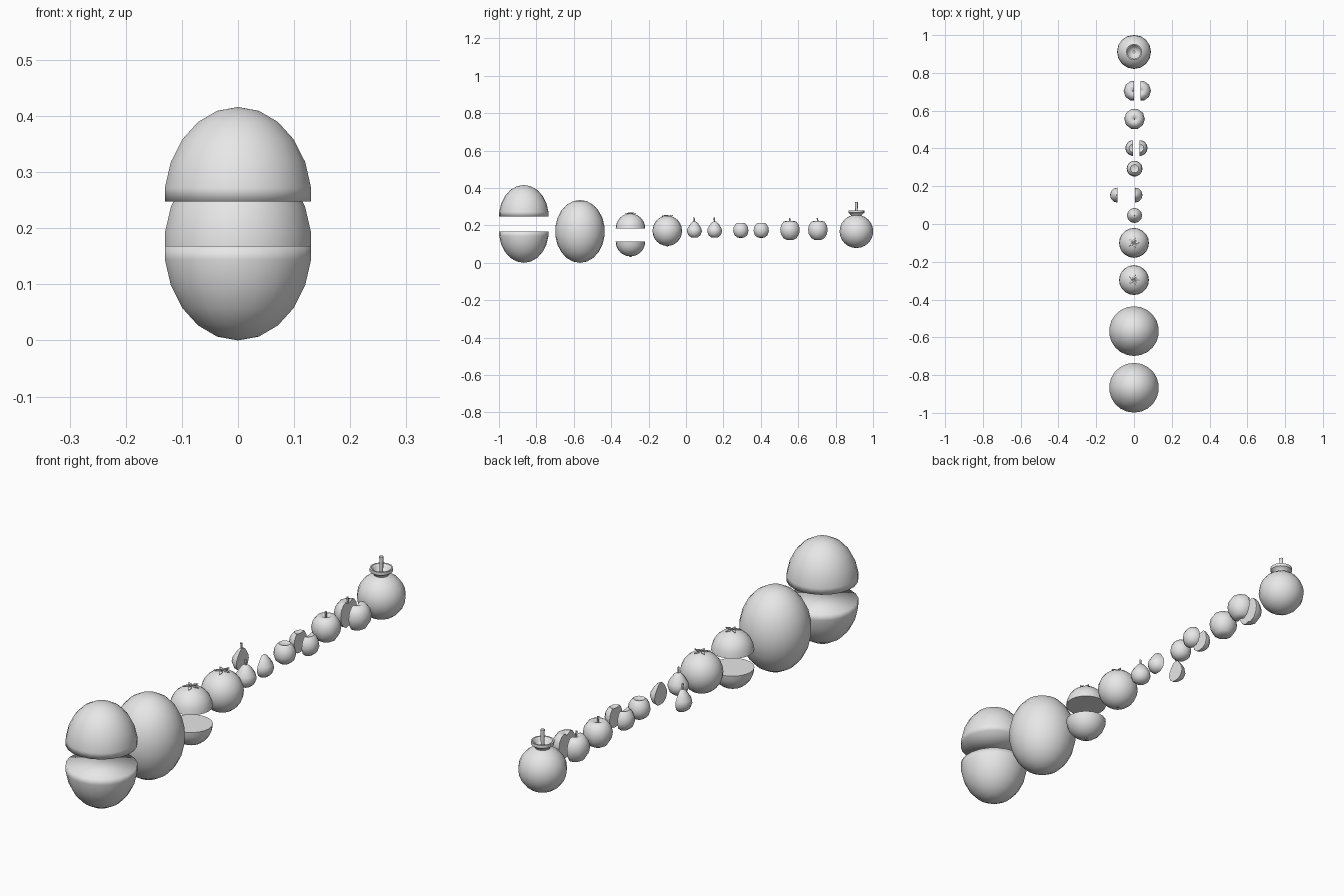
import bpy, bmesh, math
from mathutils import Vector, Matrix

cube = bpy.data.objects.get("Cube")
if cube:
    bpy.data.objects.remove(cube, do_unlink=True)

grey = bpy.data.materials.new("plain grey")
grey.use_nodes = True
grey.diffuse_color = (0.8, 0.8, 0.8, 1)
grey.node_tree.nodes["Principled BSDF"].inputs["Base Color"].default_value = (0.8, 0.8, 0.8, 1)

MID = 0.168


def finish(name, bm, loc, soft=False):
    bmesh.ops.recalc_face_normals(bm, faces=bm.faces)
    for f in bm.faces:
        f.smooth = True
    mesh = bpy.data.meshes.new(name)
    bm.to_mesh(mesh)
    bm.free()
    mesh.materials.append(grey)
    ob = bpy.data.objects.new(name, mesh)
    bpy.context.collection.objects.link(ob)
    ob.location = loc
    if not soft:
        bpy.ops.object.select_all(action="DESELECT")
        ob.select_set(True)
        bpy.context.view_layer.objects.active = ob
        bpy.ops.object.shade_smooth_by_angle(angle=math.radians(50))
    return ob


def oval(radius, height, segments, rings):
    bm = bmesh.new()
    bmesh.ops.create_uvsphere(bm, u_segments=segments, v_segments=rings, radius=1)
    bmesh.ops.scale(bm, vec=(radius, radius, height), verts=bm.verts)
    return bm


def lathe(profile, segments):
    bm = bmesh.new()
    verts = [bm.verts.new((r, 0, z)) for r, z in profile]
    edges = [bm.edges.new(pair) for pair in zip(verts, verts[1:])]
    bmesh.ops.spin(bm, geom=verts + edges, cent=(0, 0, 0), axis=(0, 0, 1),
                   angle=math.tau, steps=segments)
    bmesh.ops.remove_doubles(bm, verts=bm.verts, dist=0.0002)
    return bm


def halve(bm, normal):
    """Keep the half that normal points to and close the cut."""
    geom = bm.verts[:] + bm.edges[:] + bm.faces[:]
    bmesh.ops.bisect_plane(bm, geom=geom, dist=0.0001, plane_co=(0, 0, 0),
                           plane_no=normal, clear_inner=True)
    bmesh.ops.holes_fill(bm, edges=[e for e in bm.edges if e.is_boundary], sides=0)
    return bm


def stem(name, loc, length, radius, lean=0.0):
    bm = bmesh.new()
    bmesh.ops.create_cone(bm, cap_ends=True, segments=8, radius1=radius * 0.8,
                          radius2=radius, depth=length,
                          matrix=Matrix.Translation((0, 0, length / 2)))
    for v in bm.verts:
        v.co.y += lean * v.co.z
    finish(name, bm, loc)


def calyx(name, loc):
    """Five thin leaves lying on the crown of a fruit."""
    bm = bmesh.new()
    outline = [(0.002, 0), (0.015, 0.006), (0.032, 0), (0.015, -0.006)]
    for i in range(5):
        turn = Matrix.Rotation(math.tau * i / 5, 3, "Z")
        bm.faces.new([bm.verts.new(turn @ Vector((r, w, 0.002 - r * 0.08)))
                      for r, w in outline])
    ob = finish(name, bm, loc)
    mod = ob.modifiers.new("thickness", "SOLIDIFY")
    mod.thickness = 0.003
    stem(name + "_nub", (loc[0], loc[1], loc[2] - 0.003), 0.007, 0.004)


# Large melon: separated halves, then whole
for name, z, side in (("melon_bottom_half", MID, -1), ("melon_top_half", 0.248, 1)):
    finish(name, halve(oval(0.133, MID, 22, 11), (0, 0, side)), (0, -0.867, z), soft=True)
finish("melon_whole", oval(0.133, MID, 22, 11), (0, -0.567, MID))

# Round fruit with leaves: separated halves, then whole
for name, z, side in (("round_fruit_bottom_half", 0.114, -1), ("round_fruit_top_half", 0.184, 1)):
    finish(name, halve(oval(0.079, 0.08, 20, 12), (0, 0, side)), (0, -0.297, z))
finish("round_fruit_whole", oval(0.079, 0.081, 20, 12), (0, -0.1, 0.171))
calyx("halved_fruit_leaves", (0, -0.297, 0.264))
calyx("whole_fruit_leaves", (0, -0.1, 0.252))
for name, y, z in (("halved_fruit_tip", -0.297, 0.032), ("whole_fruit_tip", -0.1, 0.088)):
    stem(name, (0, y, z), 0.005, 0.006)

# Profiles of the small fruits, around their middle height
pear = [(0, -0.038), (0.018, -0.036), (0.033, -0.024), (0.04, -0.004),
        (0.037, 0.012), (0.026, 0.03), (0.016, 0.043), (0.009, 0.048), (0, 0.049)]
berry = [(0, -0.039), (0.019, -0.037), (0.035, -0.024), (0.042, -0.002),
         (0.039, 0.018), (0.03, 0.034), (0.022, 0.041), (0.014, 0.038), (0, 0.037)]
apple = [(0, -0.045), (0.018, -0.05), (0.037, -0.04), (0.051, -0.018), (0.055, 0.006),
         (0.05, 0.03), (0.036, 0.048), (0.02, 0.052), (0.008, 0.046), (0, 0.042)]

# name, profile, sides, whole y, halved y, cut faces of the right and left halves, stem base and length
fruits = [("pear", pear, 12, 0.045, 0.153, (-0.087, 0.005), 0.044, 0.027),
          ("berry", berry, 14, 0.293, 0.402, (-0.004, 0.03), 0, 0),
          ("apple", apple, 10, 0.556, 0.705, (0, 0.035), 0.04, 0.028)]

for name, shape, sides, y, half_y, cuts, base, length in fruits:
    finish(name + "_whole", lathe(shape, sides), (0.003, y, 0.172))
    for label, x, side in (("right", cuts[0], -1), ("left", cuts[1], 1)):
        finish(f"{name}_{label}_half", halve(lathe(shape, sides), (side, 0, 0)),
               (x, half_y, 0.172))
    if length:
        stem(name + "_stem", (0.003, y, 0.172 + base), length, 0.004, -0.1)
        stem(name + "_half_stem", (cuts[0] - 0.004, half_y, 0.172 + base), length, 0.004, -0.1)

# Crowned fruit: body, flared crown cup and central filament
finish("crowned_fruit_body", oval(0.09, 0.089, 16, 12), (0, 0.911, MID))
crown = [(0.026, 0.24), (0.028, 0.254), (0.036, 0.263), (0.043, 0.268), (0.043, 0.28),
         (0.037, 0.28), (0.027, 0.268), (0.02, 0.258), (0, 0.256)]
finish("crowned_fruit_crown", lathe(crown, 16), (0, 0.911, 0))
stem("crowned_fruit_filament", (0, 0.911, 0.25), 0.075, 0.008)
